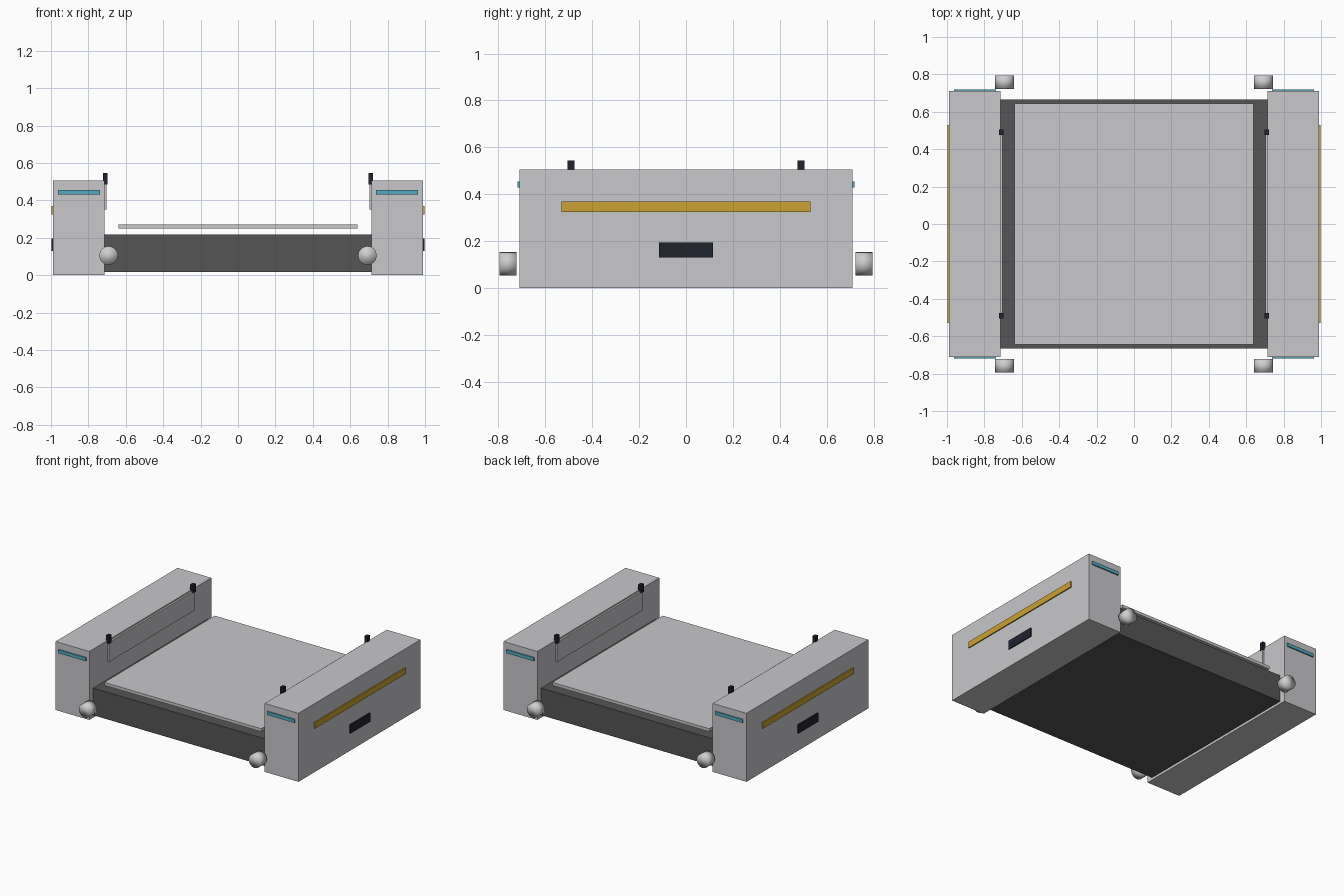
import bpy
from math import pi

cube = bpy.data.objects.get("Cube")
if cube:
    bpy.data.objects.remove(cube, do_unlink=True)


def material(name, r, g, b):
    m = bpy.data.materials.new(name)
    m.use_nodes = True
    m.diffuse_color = (r, g, b, 1)
    m.node_tree.nodes["Principled BSDF"].inputs["Base Color"].default_value = (r, g, b, 1)
    return m


shell = material("light grey", 0.58, 0.58, 0.60)
dark = material("charcoal", 0.09, 0.09, 0.094)
amber = material("amber", 0.60, 0.36, 0.035)
cyan = material("cyan", 0.09, 0.40, 0.53)
black = material("blue black", 0.015, 0.017, 0.027)
silver = material("silver", 0.62, 0.62, 0.62)


def box(name, mat, x, y, z):
    """Box from (low, high) ranges along each axis."""
    bpy.ops.mesh.primitive_cube_add(size=1, location=[sum(r) / 2 for r in (x, y, z)])
    o = bpy.context.object
    o.name = name
    o.scale = [abs(r[1] - r[0]) for r in (x, y, z)]
    bpy.ops.object.transform_apply(location=False, rotation=False, scale=True)
    o.data.materials.append(mat)
    return o


def roller(name, x, y):
    bpy.ops.mesh.primitive_cylinder_add(vertices=16, radius=0.05, depth=0.072,
                                        location=(x, y, 0.105), rotation=(pi / 2, 0, 0))
    o = bpy.context.object
    o.name = name
    o.data.materials.append(silver)
    bpy.ops.object.shade_smooth()


# Central bed and the raised platform
box("bed", dark, (-0.715, 0.715), (-0.665, 0.665), (0.018, 0.218))
box("platform", shell, (-0.64, 0.64), (-0.643, 0.643), (0.25, 0.272))

for side, s in (("left", 1), ("right", -1)):
    # Side housing with its outer strip and vent, and the inner panel
    box(side + "_housing", shell, (s * 0.715, s * 0.99), (-0.71, 0.71), (0, 0.505))
    box(side + "_amber_strip", amber, (s * 0.99, s * 0.998), (-0.53, 0.53), (0.325, 0.37))
    box(side + "_vent", black, (s * 0.99, s * 0.998), (-0.115, 0.115), (0.13, 0.195))
    box(side + "_inner_panel", shell, (s * 0.702, s * 0.715), (-0.5, 0.5), (0.35, 0.495))
    for end, e in (("back", 1), ("front", -1)):
        # Lights, clips and corner rollers at each end
        box(f"{side}_{end}_light", cyan, (s * 0.738, s * 0.963),
            (e * 0.71, e * 0.719), (0.43, 0.455))
        box(f"{side}_{end}_clip", black, (s * 0.698, s * 0.722),
            (e * 0.475, e * 0.505), (0.485, 0.545))
        roller(f"{side}_{end}_roller", s * 0.692, e * 0.759)
